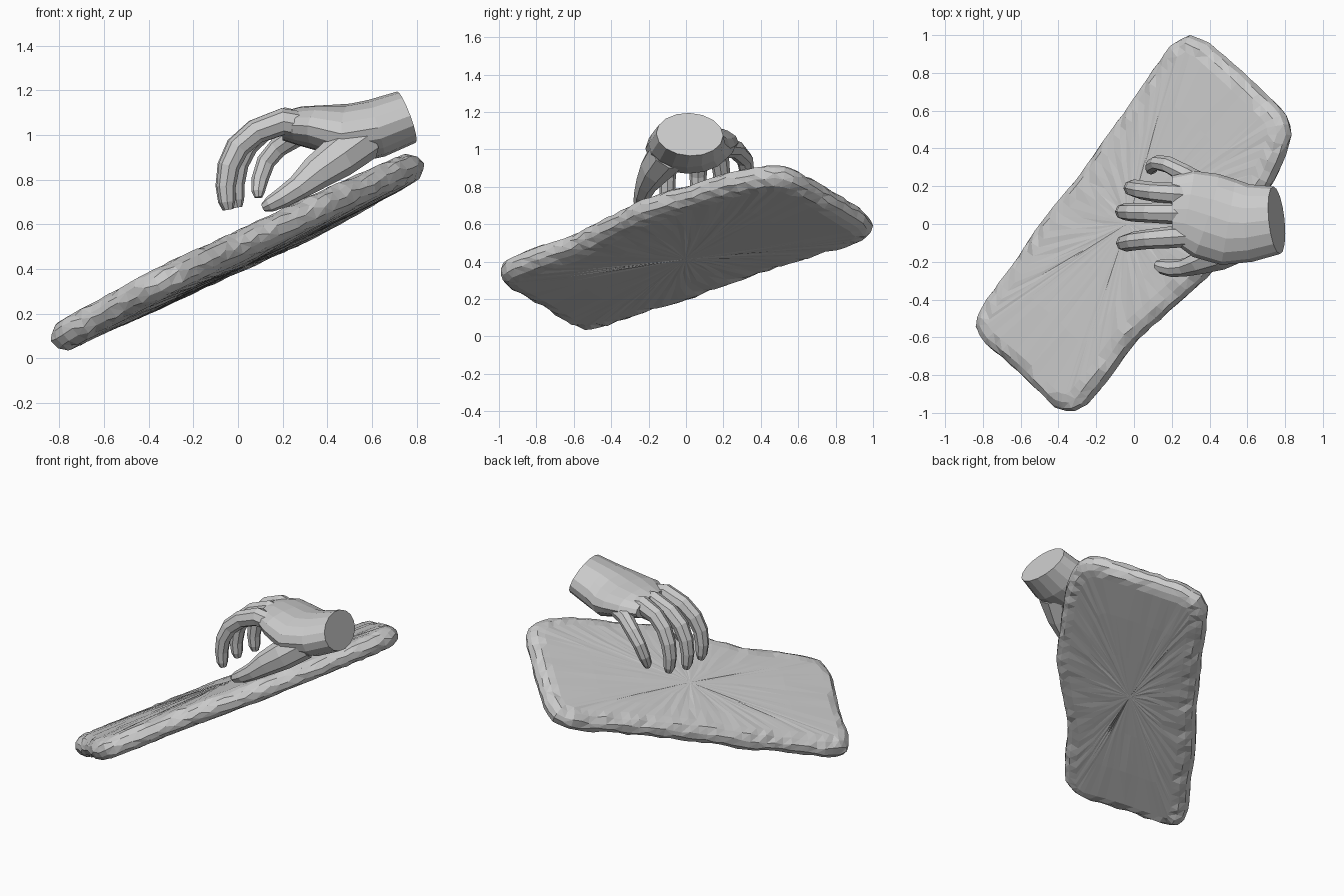
import bpy, bmesh, random
from math import sin, cos, pi
from mathutils import Vector

if "Cube" in bpy.data.objects:
    bpy.data.objects.remove(bpy.data.objects["Cube"])

random.seed(4)


def make(name, bm):
    bmesh.ops.recalc_face_normals(bm, faces=bm.faces)
    me = bpy.data.meshes.new(name)
    bm.to_mesh(me)
    bm.free()
    ob = bpy.data.objects.new(name, me)
    bpy.context.collection.objects.link(ob)
    return ob


def bridge(bm, a, b):
    n = len(a)
    for i in range(n):
        j = (i + 1) % n
        bm.faces.new((a[i], a[j], b[j], b[i]))


def loft(name, stations, sides):
    """Elliptical tube through stations (x, y, z, side radius, thickness radius)."""
    bm = bmesh.new()
    pts = [Vector(s[:3]) for s in stations]
    rings = []
    for k, s in enumerate(stations):
        t = (pts[min(k + 1, len(pts) - 1)] - pts[max(k - 1, 0)]).normalized()
        side = Vector((0, 1, 0))
        side = (side - t * side.dot(t)).normalized()
        up = t.cross(side)
        rings.append([bm.verts.new(pts[k] + side * s[3] * cos(2 * pi * i / sides)
                                   + up * s[4] * sin(2 * pi * i / sides))
                      for i in range(sides)])
    for a, b in zip(rings, rings[1:]):
        bridge(bm, a, b)
    bm.faces.new(rings[0])
    bm.faces.new(rings[-1])
    return make(name, bm)


# Tilted cushion-like slab: outline seen from above
outline = [(.30, 1), (.40, .96), (.56, .82), (.78, .61), (.82, .55), (.83, .47), (.80, .36),
           (.73, .21), (.40, -.27), (.2, -.45), (0, -.63), (-.12, -.8), (-.25, -.96),
           (-.33, -1), (-.42, -.97), (-.6, -.79), (-.80, -.62), (-.84, -.53), (-.78, -.4),
           (-.62, -.19), (-.5, 0), (-.3, .24), (-.15, .45), (0, .66), (.12, .84), (.21, .96)]
pts = [Vector(p) for p in outline]
seg = [(pts[(i + 1) % len(pts)] - pts[i]).length for i in range(len(pts))]
N = 96
path = []
for k in range(N):
    d = sum(seg) * k / N
    i = 0
    while d > seg[i]:
        d -= seg[i]
        i += 1
    path.append(pts[i].lerp(pts[(i + 1) % len(pts)], d / seg[i]))

normal = Vector((-.513, .042, 1)).normalized()


def slab_point(p, h):
    return Vector((p.x, p.y, .475 + .513 * p.x - .042 * p.y)) + normal * h


def slab_ring(bm, inset, scale, h, jitter):
    ring = []
    for k in range(N):
        t = (path[(k + 2) % N] - path[k - 2]).normalized()
        q = (path[k] + Vector((t.y, -t.x)) * inset) * scale
        hh = h + random.uniform(-jitter, jitter)
        ring.append(bm.verts.new(slab_point(q, hh)))
    return ring


bm = bmesh.new()
profile = [(0.09, .35, .074, .002), (.09, .7, .073, .002), (.09, 1, .070, .003),
           (.045, 1, .062, .008), (.012, 1, .036, .008), (0, 1, 0, .012),
           (.012, 1, -.036, .008), (.045, 1, -.058, .008), (.09, 1, -.066, .003),
           (.09, .7, -.070, .002), (.09, .35, -.070, .002)]
rings = [slab_ring(bm, *p) for p in profile]
for a, b in zip(rings, rings[1:]):
    bridge(bm, a, b)
for ring, h in ((rings[0], .074), (rings[-1], -.070)):
    c = bm.verts.new(slab_point(Vector((0, 0)), h))
    for i in range(N):
        bm.faces.new((ring[i], ring[(i + 1) % N], c))
# find inward direction automatically: inset side must shrink the outline
bmesh.ops.triangulate(bm, faces=bm.faces)
make("slab", bm)

# Palm and cut wrist
hand = loft("hand", [(.755, .02, 1.08, .18, .122), (.62, .005, 1.03, .205, .132),
                     (.50, .01, 1.005, .23, .135), (.38, .045, 1.03, .23, .105),
                     (.28, .08, 1.04, .205, .088), (.20, .08, 1.04, .175, .065)], 16)


# Curled fingers share one shape, shifted and bent to their own place
def curl(y0, y1, dx, dz):
    base = [(.34, 1.035, .055, .06), (.20, 1.06, .058, .06), (.08, 1.015, .052, .055),
            (.00, .945, .050, .052), (-.04, .86, .046, .048), (-.053, .77, .042, .043),
            (-.048, .70, .037, .036), (-.042, .665, .022, .022)]
    return [(x + dx * min(1, i / 3), y0 + (y1 - y0) * min(1, i / 4), z + dz * min(1, i / 3), a, b)
            for i, (x, z, a, b) in enumerate(base)]


digits = [
    loft("index_finger", curl(-.06, -.10, 0, 0), 8),
    loft("middle_finger", curl(.055, .065, -.005, .0), 8),
    loft("ring_finger", curl(.15, .19, .04, .01), 8),
    loft("little_finger", [(.38, .20, 1.01, .055, .055), (.27, .265, 1.0, .05, .05),
                           (.18, .315, .945, .045, .045), (.125, .325, .88, .04, .042),
                           (.098, .31, .80, .037, .038), (.09, .29, .745, .03, .03),
                           (.092, .285, .72, .018, .018)], 8),
    loft("thumb", [(.56, -.09, .98, .11, .10), (.45, -.16, .90, .088, .095),
                   (.35, -.205, .83, .062, .078), (.27, -.23, .765, .048, .056),
                   (.20, -.235, .72, .046, .046), (.145, -.225, .69, .04, .036),
                   (.115, -.215, .675, .022, .020)], 8),
]
# Fuse the digits into the palm
bpy.context.view_layer.objects.active = hand
for d in digits:
    m = hand.modifiers.new("fuse", 'BOOLEAN')
    m.operation = 'UNION'
    m.solver = 'EXACT'
    m.object = d
    bpy.ops.object.modifier_apply(modifier=m.name)
    bpy.data.objects.remove(d)
